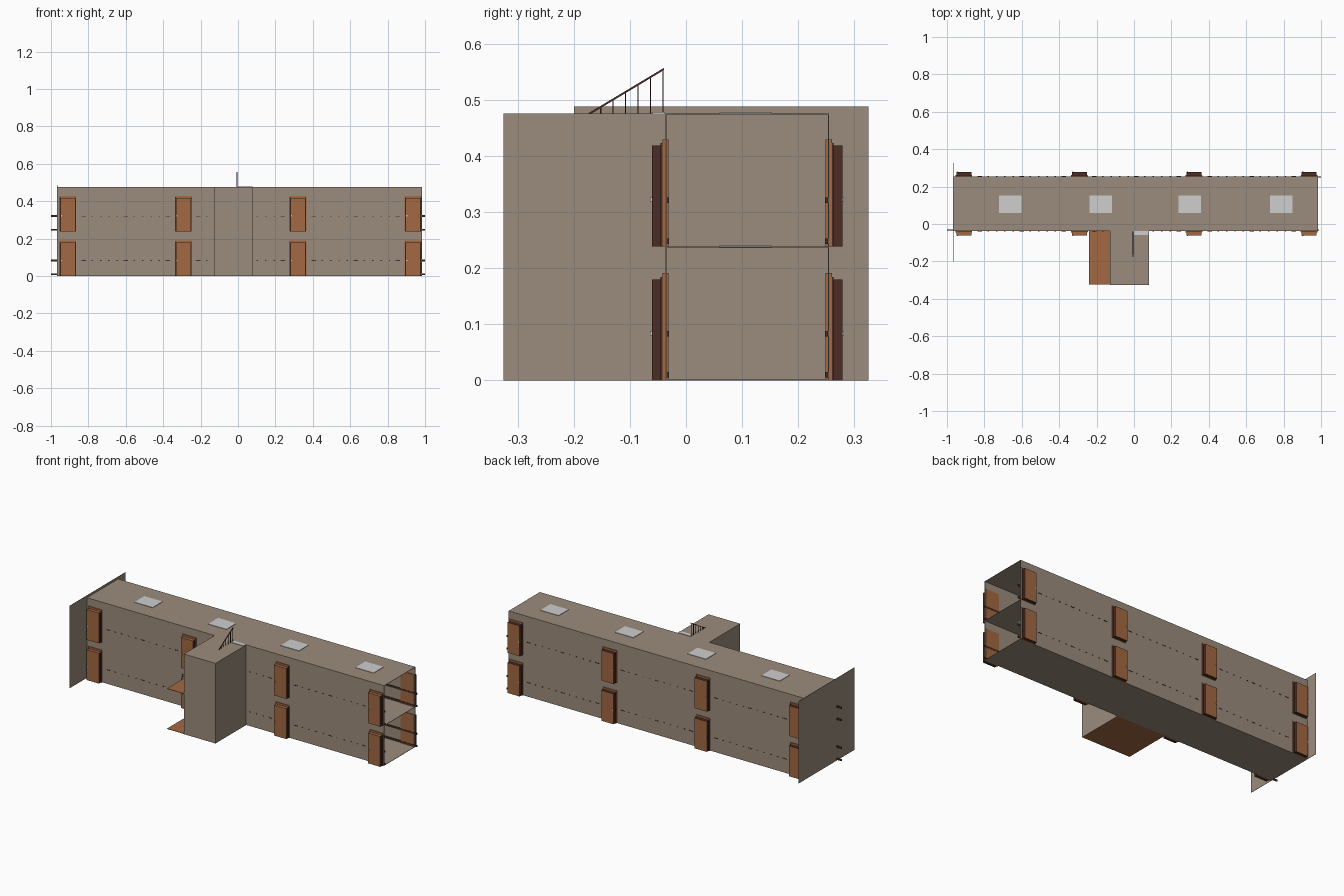
import bpy, bmesh
from mathutils import Vector

if "Cube" in bpy.data.objects:
    bpy.data.objects.remove(bpy.data.objects["Cube"])


def mat(name, r, g, b):
    m = bpy.data.materials.new(name)
    m.diffuse_color = (r, g, b, 1)
    m.use_nodes = True
    m.node_tree.nodes["Principled BSDF"].inputs["Base Color"].default_value = m.diffuse_color
    return m


BEIGE = mat("beige_plaster", 0.33, 0.26, 0.20)
WOOD = mat("orange_wood", 0.36, 0.14, 0.055)
DARK = mat("dark_wood", 0.07, 0.025, 0.018)
WHITE = mat("pale_white", 0.62, 0.62, 0.62)


def finish(name, bm, *mats):
    me = bpy.data.meshes.new(name)
    bm.to_mesh(me)
    bm.free()
    for m in mats:
        me.materials.append(m)
    ob = bpy.data.objects.new(name, me)
    bpy.context.collection.objects.link(ob)
    return ob


def add_box(bm, lo, hi):
    size = [b - a for a, b in zip(lo, hi)]
    mid = [(a + b) / 2 for a, b in zip(lo, hi)]
    vs = bmesh.ops.create_cube(bm, size=1)["verts"]
    for v in vs:
        v.co = Vector([c * s + m for c, s, m in zip(v.co, size, mid)])
    return {f for v in vs for f in v.link_faces}


def box(name, lo, hi, m):
    bm = bmesh.new()
    add_box(bm, lo, hi)
    return finish(name, bm, m)


X0, X1, YF, YB = -0.965, 0.985, -0.037, 0.255     # corridor block
TX0, TX1, TY = -0.128, 0.08, -0.325               # stair tower
H = 0.2375                                        # storey height
T = 0.002                                         # shell thickness

# corridor shell, right end left open
for i in range(2):
    z = i * H
    box("front_wall_left", (X0, YF, z), (TX0, YF + T, z + H), BEIGE)
    box("front_wall_right", (TX1, YF, z), (X1, YF + T, z + H), BEIGE)
    box("back_wall", (X0, YB - T, z), (X1, YB, z + H), BEIGE)
for z in (0, H - T / 2, 2 * H - T):
    box("floor_slab", (X0, YF, z), (X1, YB, z + T), BEIGE)
box("end_wall", (X0 - T, -0.2, 0), (X0, 0.325, 0.488), BEIGE)

# stair tower and the wooden landings that pass its left wall
box("tower_front", (TX0, TY, 0), (TX1, TY + T, 2 * H), BEIGE)
box("tower_left", (TX0, TY, 0), (TX0 + T, YF, 2 * H), BEIGE)
box("tower_right", (TX1 - T, TY, 0), (TX1, YF, 2 * H), BEIGE)
box("tower_roof", (TX0, TY, 2 * H - T), (TX1, YF, 2 * H), BEIGE)
for z in (0, H):
    box("landing", (-0.24, TY + T, z), (TX1 - T, YF, z + T), WOOD)

# stairs: solid white treads, top one just above the roof
bm = bmesh.new()
for i in range(10):
    z = (i + 1) * H / 10
    y = YF - 0.023 * (10 - i)
    add_box(bm, (0.0, y, H + z - 0.022), (TX1 - T, y + 0.023, H + z + 0.003))
    y2 = YF - 0.023 * (i + 1)
    add_box(bm, (-0.12, y2, z - 0.022), (-0.01, y2 + 0.023, z))
finish("stair_treads", bm, WHITE)

# sloping stair railing emerging through the tower roof
bm = bmesh.new()
for i in range(6):
    y = -0.041 - 0.0222 * i
    top = 0.554 - 0.0135 * i
    add_box(bm, (-0.0065, y - 0.001, top - 0.15), (-0.0035, y + 0.001, top))
fs = add_box(bm, (-0.007, -0.26, 0.553), (-0.003, -0.039, 0.557))
for v in {v for f in fs for v in f.verts}:
    v.co.z += 0.6 * (v.co.y + 0.039)
finish("stair_railing", bm, DARK)

# ceiling light panels showing through slab and roof
for z in (H, 2 * H):
    for x in (-0.662, -0.178, 0.298, 0.788):
        box("light_panel", (x - 0.06, 0.06, z - 0.002), (x + 0.06, 0.153, z + 0.0025), WHITE)


def door(x, y, s, z):
    """s = outward y direction: casing plate, deep leaf with dark edges, knob"""
    def span(a, b):
        return sorted((y + s * a, y + s * b))
    a, b = span(-0.006, 0.005)
    box("door_casing", (x - 0.045, a, z), (x + 0.045, b, z + 0.191), WOOD)
    a, b = span(0.005, 0.024)
    bm = bmesh.new()
    add_box(bm, (x - 0.04, a, z), (x + 0.04, b, z + 0.18))
    bm.normal_update()
    for f in bm.faces:
        face_out = abs(f.normal.y) > 0.5
        front_top = s < 0 and f.normal.z > 0.5
        f.material_index = 0 if face_out or front_top else 1
    finish("door_leaf", bm, WOOD, DARK)
    # dark trim strips around the leaf
    a, b = span(0.005, 0.008)
    for dx in (-0.042, 0.042):
        box("door_trim", (x + dx - 0.002, a, z), (x + dx + 0.002, b, z + 0.184), DARK)
    a, b = span(0.024, 0.027)
    box("door_knob", (x - 0.037, a, z + 0.08), (x - 0.031, b, z + 0.087), WHITE)


for z in (0, H + 0.001):
    for x in (-0.91, -0.292, 0.32, 0.936):
        door(x, YF, -1, z)
        door(x, YB, 1, z)

# wall rails inside both long walls, with small studs reaching outside
for base in (0, H):
    for zr in (0.01, 0.083):
        z = base + zr
        for name, ya, yb, xa, xb in (("front_rail", YF + T, YF + 0.007, -1.0, X1 + 0.005),
                                     ("back_rail", YB - 0.007, YB - T, X0, 1.0)):
            box(name, (xa, ya, z - 0.005), (xb, yb, z + 0.005), DARK)
    bm = bmesh.new()
    for c in (-0.6, 0.013, 0.63):
        for i in range(-5, 6):
            w = 0.012 if i % 5 == 0 else 0.004
            x = c + i * 0.045
            for y in (YF, YB):
                if y == YF and TX0 - w < x < TX1 + w:
                    continue
                add_box(bm, (x - w, y - 0.002, base + 0.082), (x + w, y + 0.002, base + 0.085))
    finish("wall_studs", bm, DARK)
